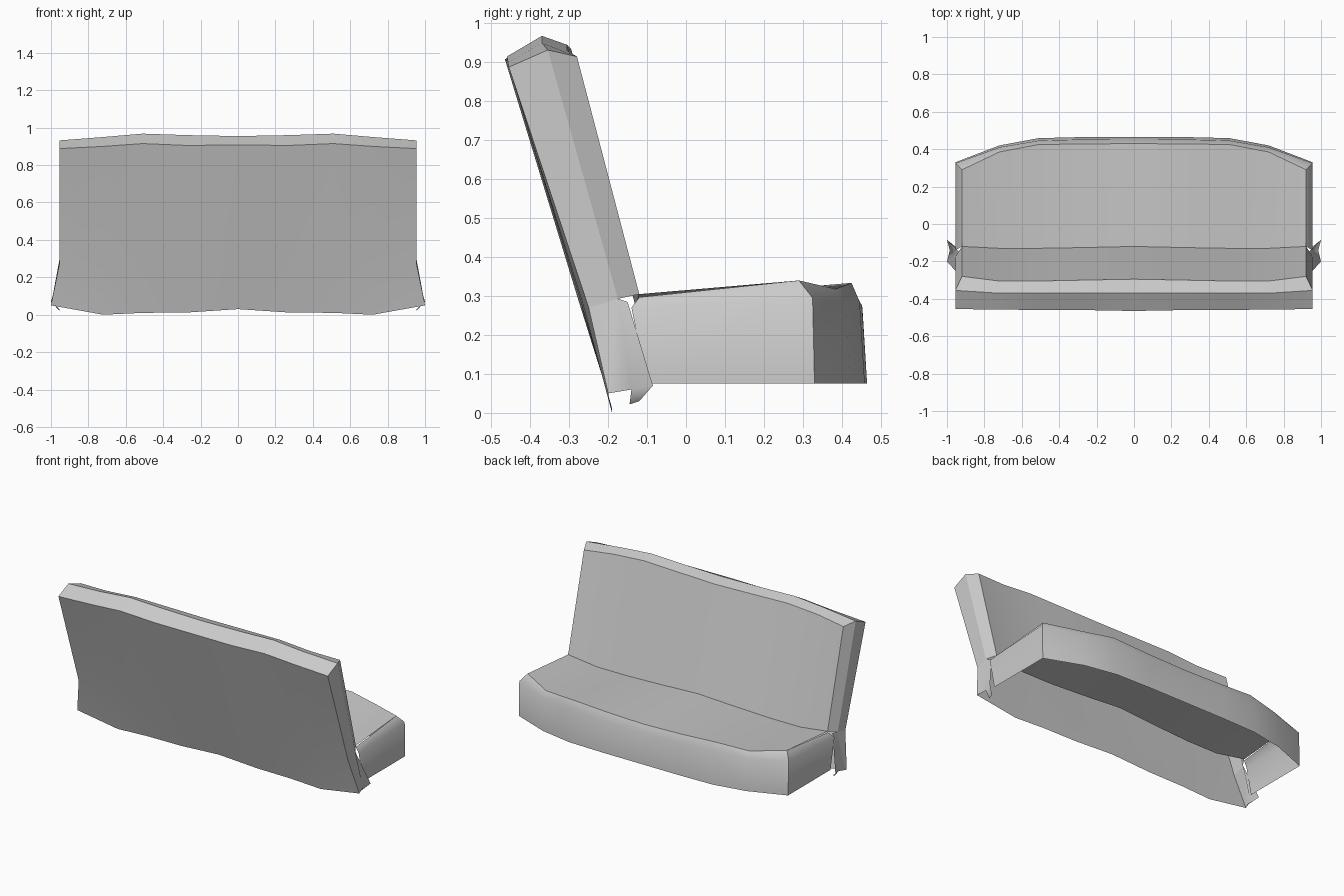
import bpy, bmesh, math

cube = bpy.data.objects.get("Cube")
if cube:
    bpy.data.objects.remove(cube)

grey = bpy.data.materials.new("light_grey")
grey.use_nodes = True
grey.diffuse_color = (0.6, 0.6, 0.6, 1)
grey.node_tree.nodes["Principled BSDF"].inputs["Base Color"].default_value = (0.6, 0.6, 0.6, 1)


def strip(bm, row_a, row_b):
    """Skin two point rows, wound so faces follow row_a then row_b."""
    for i in range(len(row_a) - 1):
        quad = [row_a[i], row_a[i + 1], row_b[i + 1], row_b[i]]
        bm.faces.new([bm.verts.new(p) for p in quad])


def finish(name, bm, angle):
    """Mirror the half shell across x, weld it and shade it."""
    geom = bm.verts[:] + bm.edges[:] + bm.faces[:]
    copy = bmesh.ops.duplicate(bm, geom=geom)["geom"]
    for v in [g for g in copy if isinstance(g, bmesh.types.BMVert)]:
        v.co.x *= -1
    bmesh.ops.reverse_faces(bm, faces=[g for g in copy if isinstance(g, bmesh.types.BMFace)])
    bmesh.ops.remove_doubles(bm, verts=bm.verts, dist=0.0005)
    mesh = bpy.data.meshes.new(name)
    bm.to_mesh(mesh)
    bm.free()
    mesh.materials.append(grey)
    obj = bpy.data.objects.new(name, mesh)
    bpy.context.collection.objects.link(obj)
    bpy.ops.object.select_all(action='DESELECT')
    obj.select_set(True)
    bpy.context.view_layer.objects.active = obj
    bpy.ops.object.shade_smooth_by_angle(angle=math.radians(angle))
    return obj


def row(xs, ys, zs):
    return list(zip(xs, ys, zs))


stations = [0, 0.27, 0.51, 0.72]
outer = stations + [0.955]
inner = stations + [0.92]

# Backrest shell rows, from the rear hem over the crest to the front foot
hem = row(stations + [1.0], [-0.195, -0.19, -0.19, -0.19, -0.2], [0.03, 0.012, 0.01, 0.0, 0.05])
waist = row(outer, [-0.275, -0.272, -0.27, -0.265, -0.25], [0.285, 0.285, 0.285, 0.28, 0.27])
rear_top = row(outer, [-0.465, -0.46, -0.46, -0.457, -0.455], [0.908, 0.905, 0.915, 0.9, 0.888])
crest = row(outer, [-0.37, -0.37, -0.37, -0.37, -0.355], [0.955, 0.96, 0.968, 0.95, 0.932])
front_top = row(inner, [-0.295, -0.3, -0.305, -0.305, -0.28], [0.935, 0.94, 0.945, 0.93, 0.915])
front_foot = row(inner, [-0.12, -0.126, -0.13, -0.13, -0.12], [0.3, 0.285, 0.275, 0.275, 0.305])

bm = bmesh.new()
for lower, upper in ((hem, waist), (waist, rear_top), (rear_top, crest),
                     (crest, front_top), (front_top, front_foot)):
    strip(bm, lower, upper)
# End panel and its chamfered front corner
side_foot = (0.955, -0.175, 0.293)
strip(bm, [waist[-1], side_foot, front_foot[-1]], [rear_top[-1], crest[-1], front_top[-1]])
finish("backrest", bm, 25)

# Flared flange below each backrest end, with a small folded lip
bm = bmesh.new()
flare = (1.0, -0.085, 0.07)
strip(bm, [hem[-1], (0.985, -0.14, 0.06), flare],
      [waist[-1], side_foot, (0.935, -0.15, 0.285)])
strip(bm, [(0.955, -0.145, 0.022), (0.955, -0.12, 0.03)], [(0.985, -0.14, 0.06), flare])
finish("lower_flange", bm, 60)

# Seat cushion, an open shell: rear line, top edge, rolled rim and skirt
top_edge = row(inner, [0.43, 0.428, 0.425, 0.385, 0.29], [0.315, 0.322, 0.334, 0.318, 0.34])
rim = row(outer, [0.453, 0.452, 0.446, 0.41, 0.325], [0.27, 0.275, 0.285, 0.28, 0.295])
skirt = row(outer, [0.465, 0.465, 0.459, 0.42, 0.33], [0.075] * 5)
top_edge.append((0.92, -0.12, 0.297))
rim.append((0.955, -0.14, 0.27))
skirt.append((0.955, -0.1, 0.075))

bm = bmesh.new()
strip(bm, front_foot, top_edge[:5])
strip(bm, top_edge, rim)
strip(bm, rim, skirt)
bmesh.ops.reverse_faces(bm, faces=bm.faces[4 * 1:])
bmesh.ops.remove_doubles(bm, verts=bm.verts, dist=0.0005)
bmesh.ops.recalc_face_normals(bm, faces=bm.faces)
if sum(f.normal.z * f.calc_area() for f in bm.faces) < 0:
    bmesh.ops.reverse_faces(bm, faces=bm.faces)
finish("seat_cushion", bm, 50)
